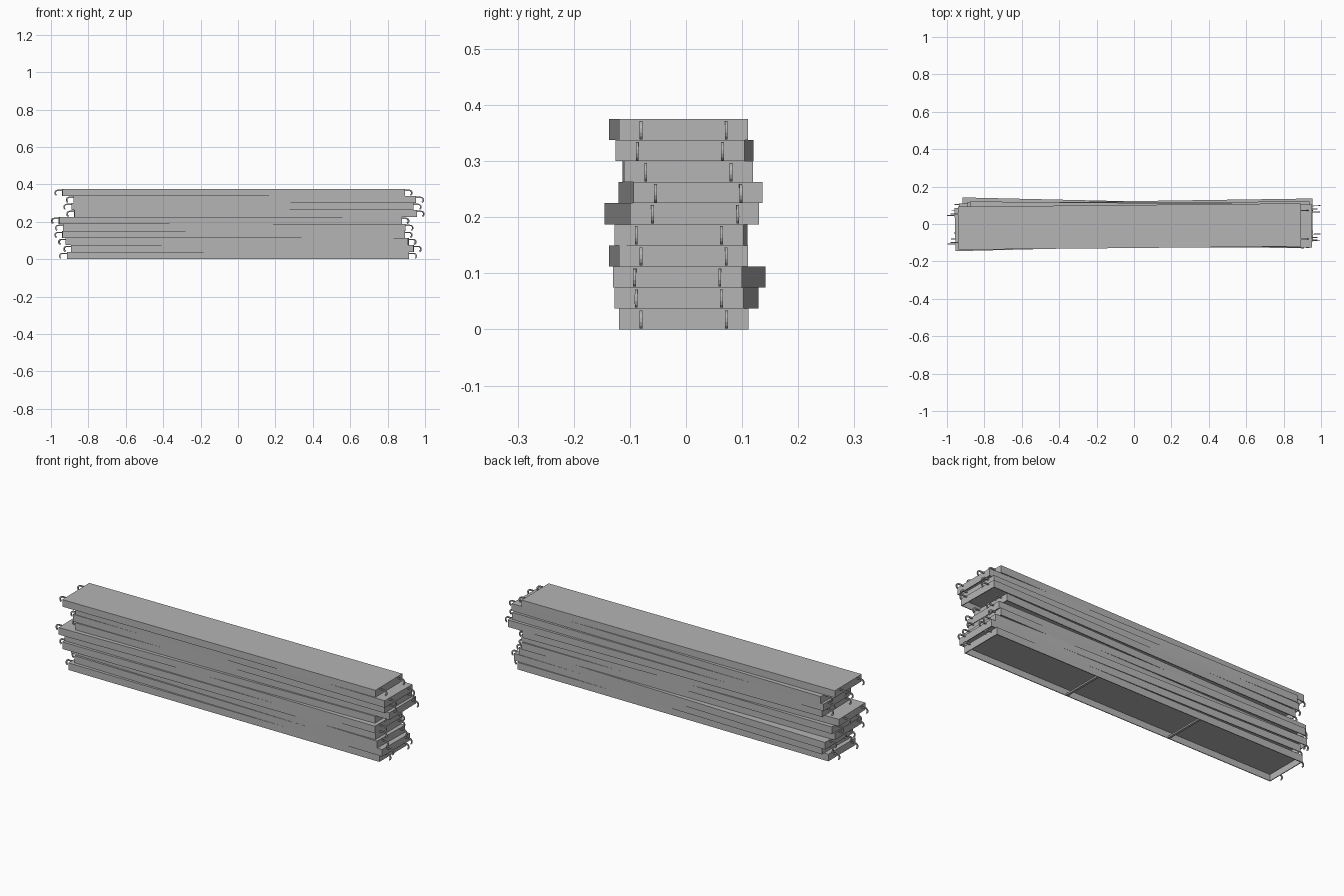
import bpy, bmesh, math
from mathutils import Matrix, Vector

if "Cube" in bpy.data.objects:
    bpy.data.objects.remove(bpy.data.objects["Cube"], do_unlink=True)

LENGTH, WIDTH, HEIGHT, WALL = 1.83, 0.23, 0.0375, 0.004

steel = bpy.data.materials.new("galvanised grey")
steel.use_nodes = True
GREY = (0.46, 0.46, 0.46, 1)
steel.diffuse_color = GREY
steel.node_tree.nodes["Principled BSDF"].inputs["Base Color"].default_value = GREY


def add_box(bm, size, centre):
    m = Matrix.Translation(centre) @ Matrix.Diagonal((*size, 1))
    return bmesh.ops.create_cube(bm, size=1, matrix=m)["verts"]


def add_hook(bm, side, y):
    """Flat plate hook: an arm leaving the end wall, bending over and down."""
    cx, cz, outer, inner = LENGTH / 2 + 0.025, 0.0165, 0.0175, 0.0105
    angles = [math.radians(a) for a in range(90, -61, -25)]
    start = LENGTH / 2 - WALL / 2
    top = [(start, cz + outer)] + [(cx + outer * math.cos(a), cz + outer * math.sin(a)) for a in angles]
    low = [(start, cz + inner)] + [(cx + inner * math.cos(a), cz + inner * math.sin(a)) for a in angles]
    thick = 0.005
    rings = []
    for (ax, az), (bx, bz) in zip(top, low):
        rings.append([bm.verts.new((side * px, y + dy, pz)) for px, dy, pz in (
            (ax, -thick / 2, az), (ax, thick / 2, az),
            (bx, thick / 2, bz), (bx, -thick / 2, bz))])
    for r, s in zip(rings, rings[1:]):
        for k in range(4):
            j = (k + 1) % 4
            bm.faces.new((r[k], r[j], s[j], s[k]))
    bm.faces.new(rings[0])
    bm.faces.new(rings[-1])


def plank_mesh():
    bm = bmesh.new()
    # Deck: a shallow tray, open underneath
    add_box(bm, (LENGTH, WIDTH, HEIGHT), (0, 0, HEIGHT / 2))
    bm.normal_update()
    under = min(bm.faces, key=lambda f: f.calc_center_median().z)
    bmesh.ops.inset_region(bm, faces=[under], thickness=WALL, use_even_offset=True)
    hollow = bmesh.ops.extrude_discrete_faces(bm, faces=[under])["faces"][0]
    bmesh.ops.translate(bm, vec=Vector((0, 0, HEIGHT - WALL)), verts=hollow.verts)
    # Cross braces under the deck
    for x in (-LENGTH / 6, LENGTH / 6):
        add_box(bm, (0.012, WIDTH - WALL, 0.008), (x, 0, 0.0045))
    # Two hooks at each end
    for side in (-1, 1):
        for y in (-0.076, 0.076):
            add_hook(bm, side, y)
    bmesh.ops.recalc_face_normals(bm, faces=bm.faces)
    mesh = bpy.data.meshes.new("scaffold_plank")
    bm.to_mesh(mesh)
    bm.free()
    mesh.materials.append(steel)
    return mesh


# Loose stack: x shift, y shift and turn of each plank, bottom to top
STACK = [
    (0.0, -0.004, 0.0), (0.024, 0.001, -0.0145), (-0.004, 0.006, -0.023),
    (-0.024, -0.0135, 0.0097), (-0.02, -0.009, -0.004), (-0.042, -0.0075, 0.025),
    (0.04, 0.008, 0.0145), (0.024, 0.003, 0.0015), (0.037, -0.0025, -0.0087),
    (-0.024, -0.0135, 0.0097),
]
shared = plank_mesh()
for i, (x, y, turn) in enumerate(STACK):
    plank = bpy.data.objects.new(f"scaffold_plank_{i + 1}", shared)
    plank.location = (x, y, i * HEIGHT)
    plank.rotation_euler.z = turn
    bpy.context.collection.objects.link(plank)
